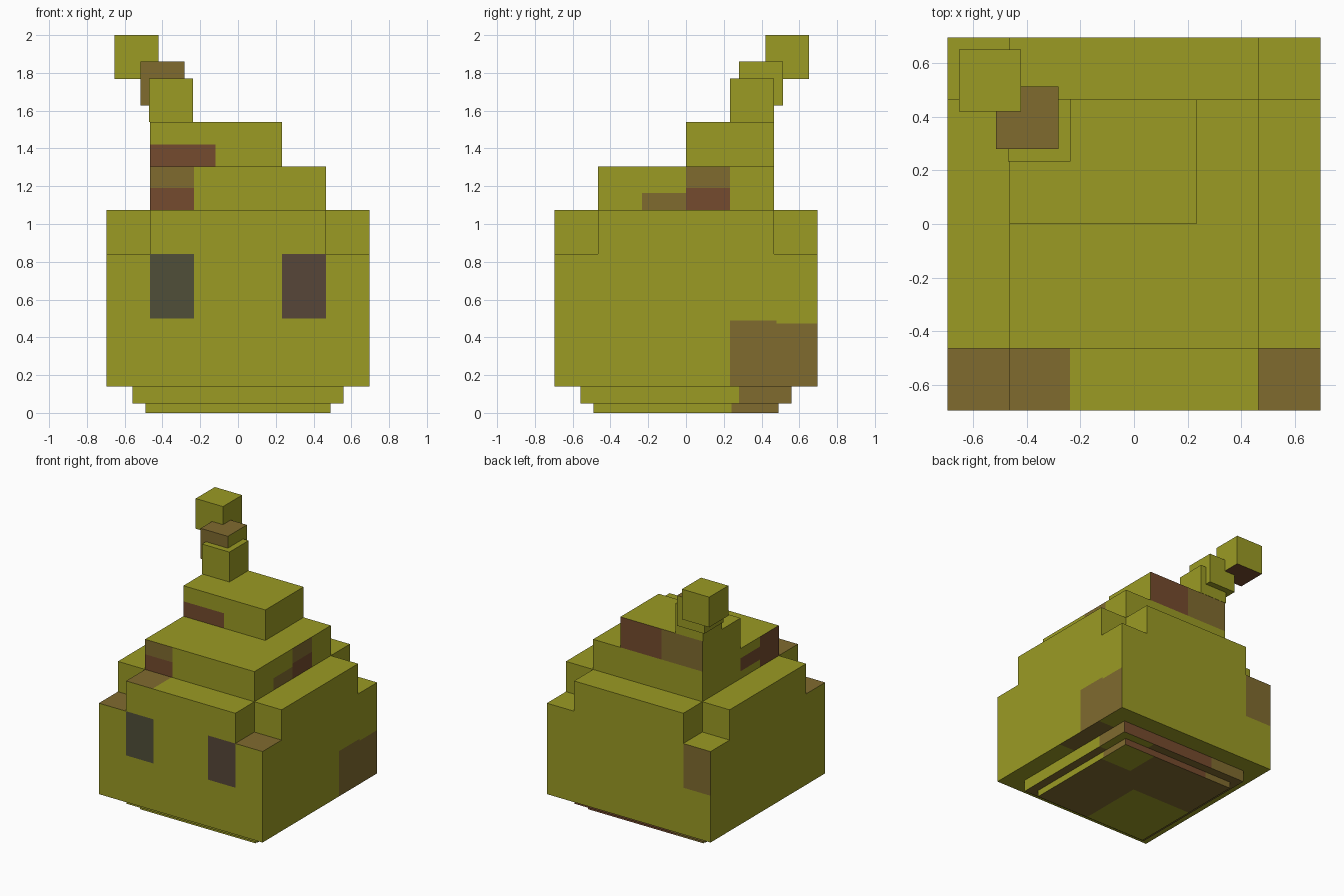
import bpy, bmesh
from mathutils import Vector

if "Cube" in bpy.data.objects:
    bpy.data.objects.remove(bpy.data.objects["Cube"])


def lin(c):
    return tuple((v / 255 / 12.92) if v < 10 else ((v / 255 + 0.055) / 1.055) ** 2.4 for v in c) + (1,)


COLOURS = {
    "olive": (155, 155, 36),
    "brown": (128, 107, 47),
    "red_brown": (117, 75, 46),
    "left_eye_grey": (80, 79, 56),
    "right_eye_brown": (87, 70, 56),
}
MATS = []
for cname, rgb in COLOURS.items():
    m = bpy.data.materials.new(cname)
    m.diffuse_color = lin(rgb)
    m.use_nodes = True
    m.node_tree.nodes["Principled BSDF"].inputs["Base Color"].default_value = m.diffuse_color
    MATS.append(m)
OLIVE, BROWN, RED, EYE_L, EYE_R = range(5)


def paint(bm, side, lo, hi, mat):
    """Cut a rectangle into the faces on one side, then colour it.
    side is like '-y'; lo and hi are the two other axes in order."""
    axis = "xyz".index(side[1])
    n = Vector((0, 0, 0))
    n[axis] = -1 if side[0] == "-" else 1
    others = [a for a in range(3) if a != axis]
    for k, a in enumerate(others):
        for val in (lo[k], hi[k]):
            faces = [f for f in bm.faces if f.normal.dot(n) > 0.9]
            geom = set(faces)
            for f in faces:
                geom.update(f.edges)
                geom.update(f.verts)
            co, no = Vector((0, 0, 0)), Vector((0, 0, 0))
            co[a], no[a] = val, 1
            bmesh.ops.bisect_plane(bm, geom=list(geom), plane_co=co, plane_no=no, dist=1e-4)
            bm.normal_update()
    for f in bm.faces:
        if f.normal.dot(n) > 0.9:
            c = f.calc_center_median()
            if all(lo[k] < c[a] < hi[k] for k, a in enumerate(others)):
                f.material_index = mat


def prism(name, outline, z0, z1, paints=()):
    """Upright block from a plan outline, with painted patches."""
    bm = bmesh.new()
    base = bm.faces.new([bm.verts.new((x, y, z0)) for x, y in outline])
    ext = bmesh.ops.extrude_face_region(bm, geom=[base], use_keep_orig=True)
    for v in ext["geom"]:
        if isinstance(v, bmesh.types.BMVert):
            v.co.z = z1
    bmesh.ops.recalc_face_normals(bm, faces=bm.faces)
    bm.normal_update()
    for p in paints:
        paint(bm, *p)
    me = bpy.data.meshes.new(name)
    bm.to_mesh(me)
    bm.free()
    for m in MATS:
        me.materials.append(m)
    ob = bpy.data.objects.new(name, me)
    bpy.context.collection.objects.link(ob)
    return ob


def block(name, x0, x1, y0, y1, z0, z1, paints=()):
    return prism(name, [(x0, y0), (x1, y0), (x1, y1), (x0, y1)], z0, z1, paints)


R, S, Q = 0.697, 0.465, 0.233   # body half width, inner half width, one cell
BIG = 3

# Stepped foot
block("foot_bottom", -.49, .49, -.49, .49, 0, .05, [
    ("+x", (.24, -1), (BIG, BIG), BROWN),
    ("+y", (-.26, -1), (BIG, BIG), RED),
    ("+y", (-BIG, -1), (-.26, BIG), BROWN),
    ("-z", (-BIG, -BIG), (BIG, BIG), BROWN),
    ("-z", (.22, .22), (BIG, BIG), OLIVE),
    ("-z", (-BIG, -BIG), (.03, .03), OLIVE),
])
block("foot_top", -.558, .558, -.558, .558, .05, .14, [
    ("+x", (.28, -1), (BIG, BIG), BROWN),
    ("+y", (-.26, -1), (BIG, BIG), RED),
    ("+y", (-BIG, -1), (-.26, BIG), BROWN),
    ("-z", (-BIG, -BIG), (BIG, BIG), BROWN),
    ("-z", (.28, .28), (BIG, BIG), OLIVE),
])

# Main body with eyes and worn patches
block("body", -R, R, -R, R, .14, .84, [
    ("-y", (-S, .5), (-Q, BIG), EYE_L),
    ("-y", (Q, .5), (S, BIG), EYE_R),
    ("+x", (Q, -1), (.48, .488), BROWN),
    ("+x", (.48, -1), (BIG, .473), BROWN),
    ("+y", (-BIG, .5), (-S, BIG), BROWN),
    ("+z", (-BIG, -BIG), (-S, -S), BROWN),
    ("+z", (S, -BIG), (BIG, -S), BROWN),
    ("-z", (.3, 0), (BIG, .44), BROWN),
])

# Upper body: cross-shaped plan leaves the four corners notched
cross = [(-S, -R), (S, -R), (S, -S), (R, -S), (R, S), (S, S),
         (S, R), (-S, R), (-S, S), (-R, S), (-R, -S), (-S, -S)]
prism("body_shoulders", cross, .84, 1.073, [
    ("+z", (-BIG, -BIG), (-.24, -S), BROWN),
])

# Stepped crown
block("crown_lower", -S, S, -S, S, 1.073, 1.305, [
    ("-y", (-BIG, -1), (-Q, 1.19), RED),
    ("-y", (-BIG, 1.19), (-Q, BIG), BROWN),
    ("+x", (0, -1), (Q, 1.19), RED),
    ("+x", (0, 1.19), (Q, BIG), BROWN),
    ("+x", (-Q, -1), (0, 1.165), BROWN),
    ("-x", (-BIG, -1), (-Q, BIG), RED),
    ("-x", (-Q, 1.13), (0, 1.23), RED),
])
block("crown_upper", -S, Q, 0, S, 1.305, 1.54, [
    ("-y", (-BIG, -1), (-.12, 1.42), RED),
    ("+y", (-.115, -1), (BIG, BIG), RED),
    ("+y", (-BIG, -1), (-.115, BIG), BROWN),
])

# Curling stem and tip
block("stem_lower", -.47, -.237, .234, .467, 1.54, 1.77)
block("stem_middle", -.515, -.283, .281, .513, 1.628, 1.861, [
    ("-y", (-BIG, -1), (BIG, BIG), BROWN),
    ("+z", (-BIG, -BIG), (BIG, BIG), BROWN),
])
block("stem_tip", -.654, -.422, .42, .652, 1.768, 2.0, [
    ("-z", (-BIG, -BIG), (BIG, BIG), RED),
])
